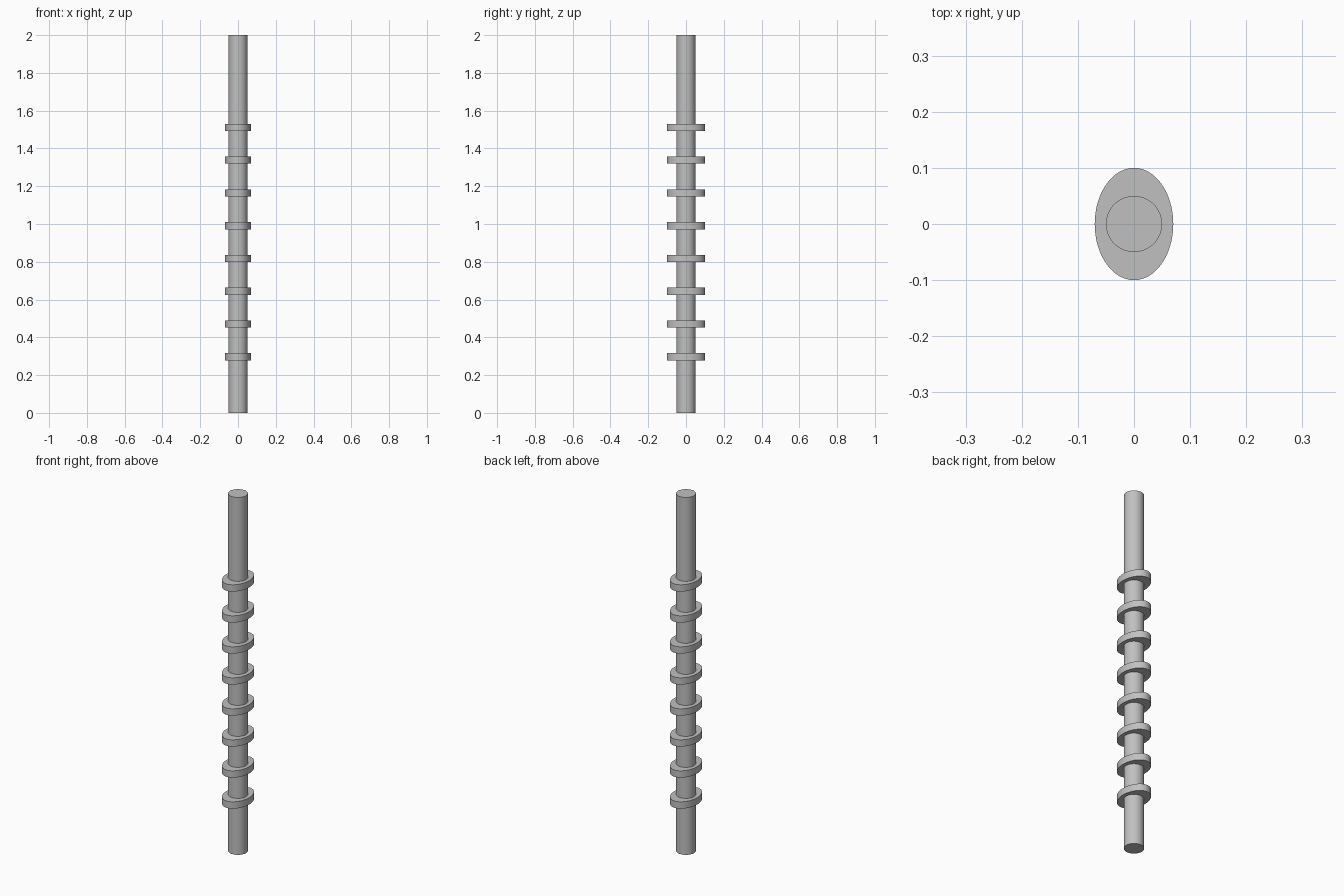
import bpy
import math

cube = bpy.data.objects.get("Cube")
if cube:
    bpy.data.objects.remove(cube, do_unlink=True)

# One plain grey metal
grey = bpy.data.materials.new("grey_metal")
grey.use_nodes = True
colour = (0.53, 0.53, 0.53, 1)
grey.diffuse_color = colour
grey.node_tree.nodes["Principled BSDF"].inputs["Base Color"].default_value = colour


def cylinder(name, rx, ry, depth, z):
    """Upright elliptical cylinder centred at height z."""
    bpy.ops.mesh.primitive_cylinder_add(vertices=96, radius=1, depth=depth, location=(0, 0, z))
    part = bpy.context.object
    part.name = name
    part.scale = (rx, ry, 1)
    bpy.ops.object.transform_apply(location=False, rotation=False, scale=True)
    bpy.ops.object.shade_smooth_by_angle(angle=math.radians(35))
    part.data.materials.append(grey)
    return part


# Round shaft
cylinder("shaft", 0.05, 0.05, 2, 1)

# Evenly spaced oval cams
for i in range(8):
    cylinder(f"cam_{i + 1}", 0.07, 0.1, 0.038, 0.297 + 0.1735 * i)
